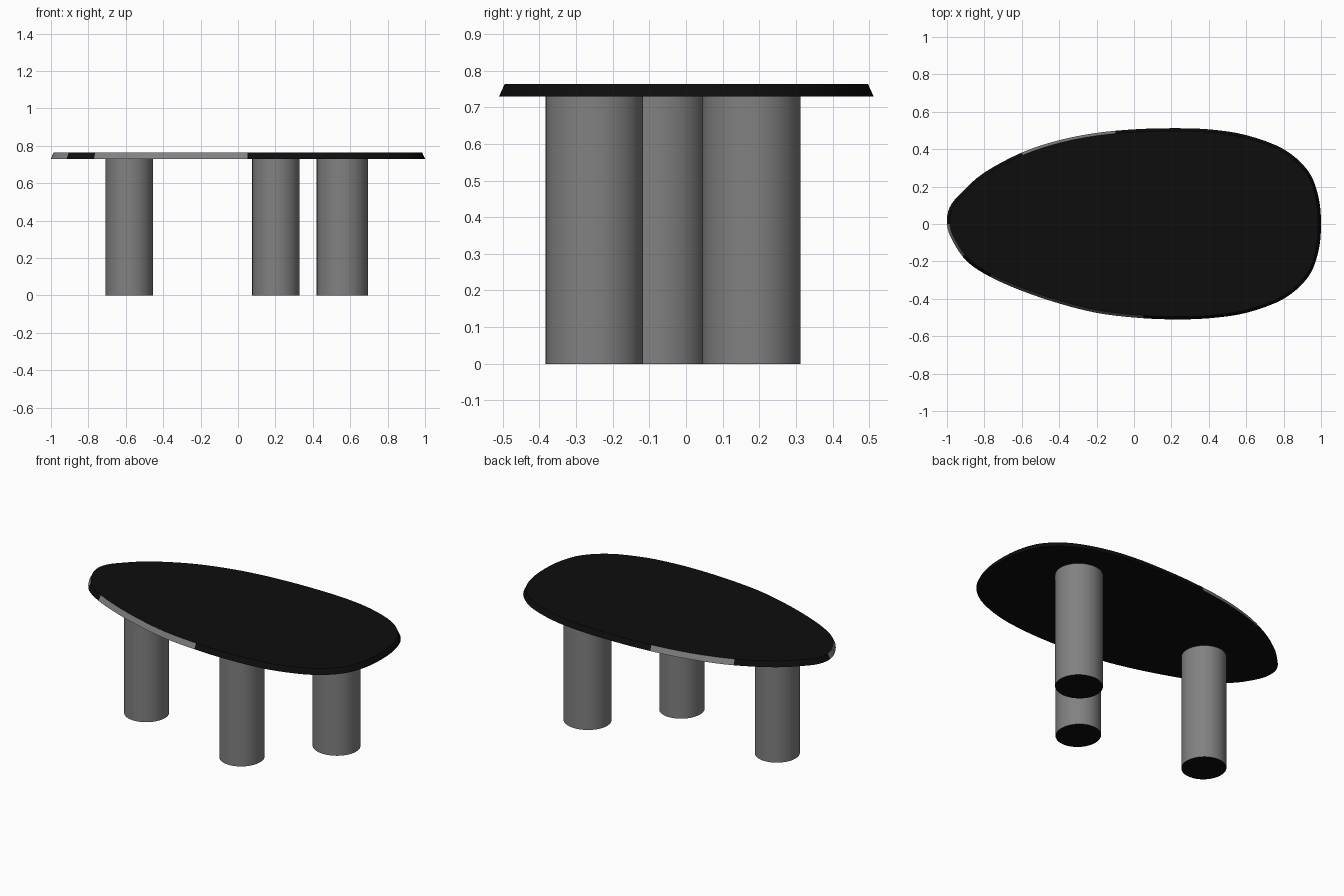
import bpy, bmesh, math
from mathutils import Vector

if "Cube" in bpy.data.objects:
    bpy.data.objects.remove(bpy.data.objects["Cube"])


def material(name, rgb):
    m = bpy.data.materials.new(name)
    m.diffuse_color = (*rgb, 1)
    m.use_nodes = True
    m.node_tree.nodes["Principled BSDF"].inputs["Base Color"].default_value = m.diffuse_color
    return m


BLACK = material("matte black", (0.004, 0.004, 0.004))
GREY = material("mid grey", (0.22, 0.22, 0.22))


def finish(bm, name):
    bmesh.ops.recalc_face_normals(bm, faces=bm.faces)
    me = bpy.data.meshes.new(name)
    bm.to_mesh(me)
    bm.free()
    me.materials.append(BLACK)
    me.materials.append(GREY)
    ob = bpy.data.objects.new(name, me)
    bpy.context.collection.objects.link(ob)
    bpy.ops.object.select_all(action='DESELECT')
    ob.select_set(True)
    bpy.context.view_layer.objects.active = ob
    bpy.ops.object.shade_smooth_by_angle(angle=math.radians(30))
    return ob


def smooth_loop(pts, steps):
    # closed Catmull-Rom curve through the points
    out, n = [], len(pts)
    for i in range(n):
        a, b, c, d = (Vector(pts[(i + k) % n]) for k in (-1, 0, 1, 2))
        for s in range(steps):
            t = s / steps
            out.append(0.5 * (2 * b + (c - a) * t + (2 * a - 5 * b + 4 * c - d) * t * t
                              + (3 * b - a - 3 * c + d) * t ** 3))
    return out


# Tabletop: egg-shaped outline with an edge that slopes inwards to the top
outline = [(1, 0), (.985, .15), (.93, .285), (.8, .40), (.6, .475), (.4, .506), (.2, .512),
           (0, .506), (-.2, .487), (-.4, .448), (-.6, .382), (-.8, .275), (-.92, .17),
           (-.985, .09), (-1, 0), (-.97, -.09), (-.893, -.2), (-.77, -.282), (-.6, -.357),
           (-.4, -.425), (-.2, -.475), (0, -.5), (.2, -.51), (.4, -.504), (.6, -.475),
           (.8, -.40), (.93, -.285), (.985, -.15)]
loop = smooth_loop(outline, 4)
n = len(loop)
bm = bmesh.new()
low, high = [], []
for i, p in enumerate(loop):
    t = (loop[(i + 1) % n] - loop[i - 1]).normalized()
    inner = p + Vector((-t.y, t.x)) * 0.015
    low.append(bm.verts.new((p.x, p.y, 0.73)))
    high.append(bm.verts.new((inner.x, inner.y, 0.763)))
bm.faces.new(low[::-1])
bm.faces.new(high)
# The rim carries grey stretches at the narrow end
for i in range(n):
    j = (i + 1) % n
    f = bm.faces.new((low[i], low[j], high[j], high[i]))
    c = f.calc_center_median()
    front = c.y < 0 and (-.75 < c.x < .05 or c.x < -.9)
    back = c.y > 0 and -.6 < c.x < -.08
    f.material_index = int(front or back)
finish(bm, "tabletop")


# Legs: round columns with black undersides
def leg(name, x, y, rx, ry, h=0.732):
    bm = bmesh.new()
    bmesh.ops.create_cone(bm, cap_ends=True, segments=64, radius1=1, radius2=1, depth=h)
    for v in bm.verts:
        v.co = (x + v.co.x * rx, y + v.co.y * ry, v.co.z + h / 2)
    bm.normal_update()
    for f in bm.faces:
        f.material_index = int(abs(f.normal.z) < 0.5)
    finish(bm, name)


leg("left_leg", -.581, -.075, .127, .13)
leg("front_leg", .203, -.25, .127, .133)
leg("right_leg", .558, .179, .137, .134)
